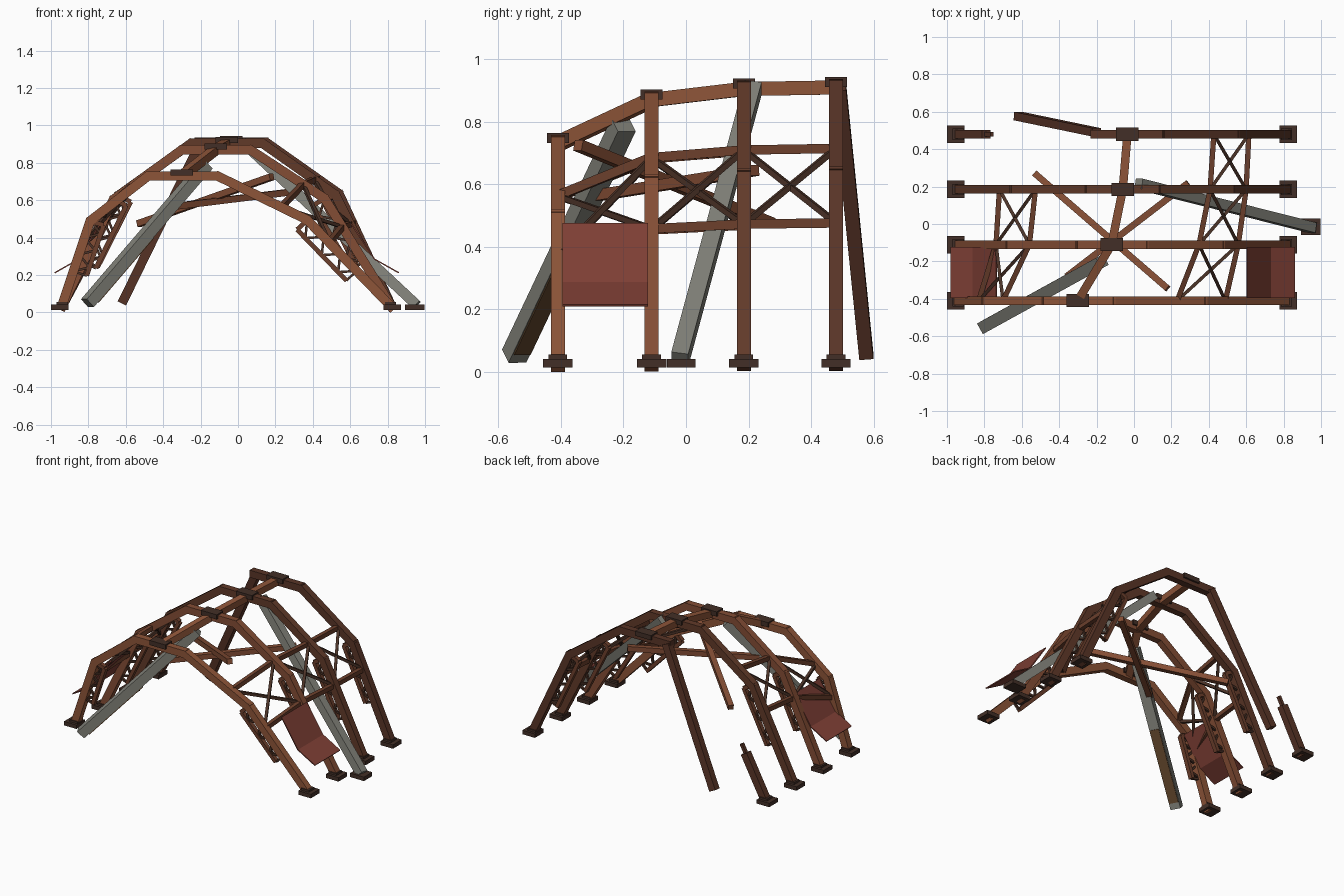
import bpy, bmesh
from mathutils import Vector, Matrix

if "Cube" in bpy.data.objects:
    bpy.data.objects.remove(bpy.data.objects["Cube"])

def mat(name, c):
    m = bpy.data.materials.new(name)
    m.diffuse_color = (*c, 1)
    m.use_nodes = True
    m.node_tree.nodes["Principled BSDF"].inputs["Base Color"].default_value = m.diffuse_color
    return m

RUST = [mat("rust_%d" % i, c) for i, c in enumerate(
    [(.27, .09, .04), (.23, .075, .035), (.12, .042, .022), (.10, .035, .02)])]
MID = mat("rust_mid", (.15, .05, .025))
DARK = mat("dark_iron", (.055, .028, .02))
WEB = mat("brace_iron", (.07, .032, .02))
RED = mat("red_sheet", (.21, .05, .035))
STONE = mat("weathered_grey", (.22, .22, .19))
BROWN = mat("old_wood", (.12, .06, .025))

def finish(name, bm, m):
    me = bpy.data.meshes.new(name)
    bmesh.ops.recalc_face_normals(bm, faces=bm.faces)
    bm.to_mesh(me)
    bm.free()
    me.materials.append(m)
    ob = bpy.data.objects.new(name, me)
    bpy.context.collection.objects.link(ob)
    return ob

def beams(name, segs, w, d, m, hint=(0, 1, 0), ext=0.0):
    """Square bars between point pairs; w runs along the hint direction."""
    bm = bmesh.new()
    for p, q in segs:
        p, q = Vector(p), Vector(q)
        z = (q - p).normalized()
        x = Vector(hint)
        x = (x - z * x.dot(z)).normalized()
        y = z.cross(x)
        rot = Matrix((x, y, z)).transposed().to_4x4()
        mtx = (Matrix.Translation((p + q) / 2) @ rot
               @ Matrix.Diagonal((w, d, (q - p).length + 2 * ext, 1)))
        bmesh.ops.create_cube(bm, size=1, matrix=mtx)
    return finish(name, bm, m)

def boxes(name, items, m):
    bm = bmesh.new()
    for c, s in items:
        bmesh.ops.create_cube(bm, size=1, matrix=Matrix.Translation(c) @ Matrix.Diagonal((*s, 1)))
    return finish(name, bm, m)

# Arch profiles: y, left kink, left top, right top, right kink (x, z)
FL, FR = (-.945, .025), (.825, .025)
ARCHES = [
    (-.41, (-.79, .49), (-.48, .73), (-.11, .73), (.37, .495)),
    (-.11, (-.665, .605), (-.30, .87), (.065, .87), (.463, .61)),
    (.185, (-.64, .625), (-.25, .905), (.13, .905), (.52, .63)),
    (.48, (-.62, .63), (-.22, .91), (.15, .91), (.54, .635)),
]

def at(p, y):
    return Vector((p[0], y, p[1]))

def mix(a, b, t):
    return a + (b - a) * t

upper, lower = {-1: [], 1: []}, {-1: [], 1: []}
chords, webs = [], []
for i, (y, kl, tl, tr, kr) in enumerate(ARCHES):
    pts = [at(p, y) for p in (FL, kl, tl, tr, kr, FR)]
    segs = list(zip(pts, pts[1:]))
    if i == 3:
        segs = segs[2:]        # the last arch has lost its left leg
    beams("arch_%d" % (i + 1), segs, .045, .05, RUST[i], ext=.012)
    for side, f, k, t in ((-1, pts[0], pts[1], pts[2]), (1, pts[5], pts[4], pts[3])):
        upper[side].append(mix(k, t, .29))
        lower[side].append(mix(k, f, .26))
        if i == 3 and side < 0:
            continue
        # inner lattice chord with zigzag web
        d = (f - k).normalized()
        n = Vector((d.z * side, 0, -d.x * side)) * .075
        a, b = k + n, mix(k, f, .58) + n
        chords.append((a, b))
        chords.append((k, a))
        for j in range(6):
            s, e = mix(a, b, j / 6), mix(a, b, (j + 1) / 6)
            webs.append((s, e - n) if j % 2 else (s - n, e))
        webs.append((b, b - n))
beams("lattice_chords", chords, .03, .025, MID)
beams("lattice_webs", webs, .015, .013, WEB)

# Broken leg stump with a splinter, and the fallen leg
f, k = at(FL, .48), at(ARCHES[3][1], .48)
beams("broken_leg_stump", [(f, mix(f, k, .46))], .045, .05, RUST[3], ext=.012)
beams("stump_splinter", [(mix(f, k, .4), mix(f, k, .57))], .022, .02, RUST[3])
beams("fallen_leg", [((-.2, .49, .91), (-.62, .577, .05))], .045, .05, RUST[3])

# Foot plates and crown plates
boxes("foot_plates", [((x, a[0], .028), (.095, .094, .027)) for a in ARCHES for x in (-.953, .825)], DARK)
boxes("foot_blocks", [((x, a[0], .045), (.06, .06, .02)) for a in ARCHES for x in (-.94, .815)], DARK)
crown = [Vector((-.30, -.41, .73)), Vector((-.12, -.11, .87)),
         Vector((-.06, .185, .905)), Vector((-.035, .48, .91))]
boxes("crown_plates", [(c + Vector((0, 0, .018)), (.12, .07, .032)) for c in crown], DARK)
beams("ridge_beams", list(zip(crown, crown[1:])), .045, .045, RUST[0], hint=(0, 0, 1))

# Side rails and cross braces between the arches
for side, name in ((-1, "left"), (1, "right")):
    rails, xs = [], []
    for b in range(3 if side > 0 else 2):
        u0, u1, l0, l1 = upper[side][b], upper[side][b + 1], lower[side][b], lower[side][b + 1]
        rails += [(u0, u1), (l0, l1)]
        xs += [(u0, l1), (l0, u1)]
    beams(name + "_side_rails", rails, .03, .028, MID, hint=(0, 0, 1))
    beams(name + "_cross_braces", xs, .018, .018, WEB, hint=(0, 0, 1))

# Loose beams crossing under the roof
beams("loose_roof_beams", [((.18, -.345, .725), (-.53, .27, .475)),
                           ((-.36, -.28, .565), (.29, .22, .645))], .035, .035, RUST[1], hint=(0, 0, 1))

# Bent sheet panels on both sides of the front bay
for name, prof in (("right_sheet", [(.605, .475), (.73, .285), (.86, .212)]),
                   ("left_sheet", [(-.735, .475), (-.86, .28), (-.98, .212)])):
    bm = bmesh.new()
    rows = [[bm.verts.new((x, y, z)) for y in (-.395, -.122)] for x, z in prof]
    for r, s in zip(rows, rows[1:]):
        bm.faces.new((r[0], r[1], s[1], s[0]))
    ob = finish(name, bm, RED)
    mod = ob.modifiers.new("thickness", "SOLIDIFY")
    mod.thickness, mod.offset = .007, 0

# Two grey props leaning on the frame
p, q = Vector((-.805, -.55, .05)), Vector((-.17, -.20, .79))
h = Vector((-.36, .64, 0))
beams("front_prop", [(p, q)], .065, .06, STONE, hint=h)
n = Vector((.6, .35, -.7)).normalized() * .031
beams("front_prop_plank", [(p + n + (q - p) * .04, mix(p, q, .5) + n)], .06, .01, BROWN, hint=h)
beams("right_prop", [((.955, -.02, .04), (.025, .215, .91))], .055, .055, STONE)
boxes("right_prop_foot", [((.945, -.015, .028), (.105, .09, .027))], DARK)
